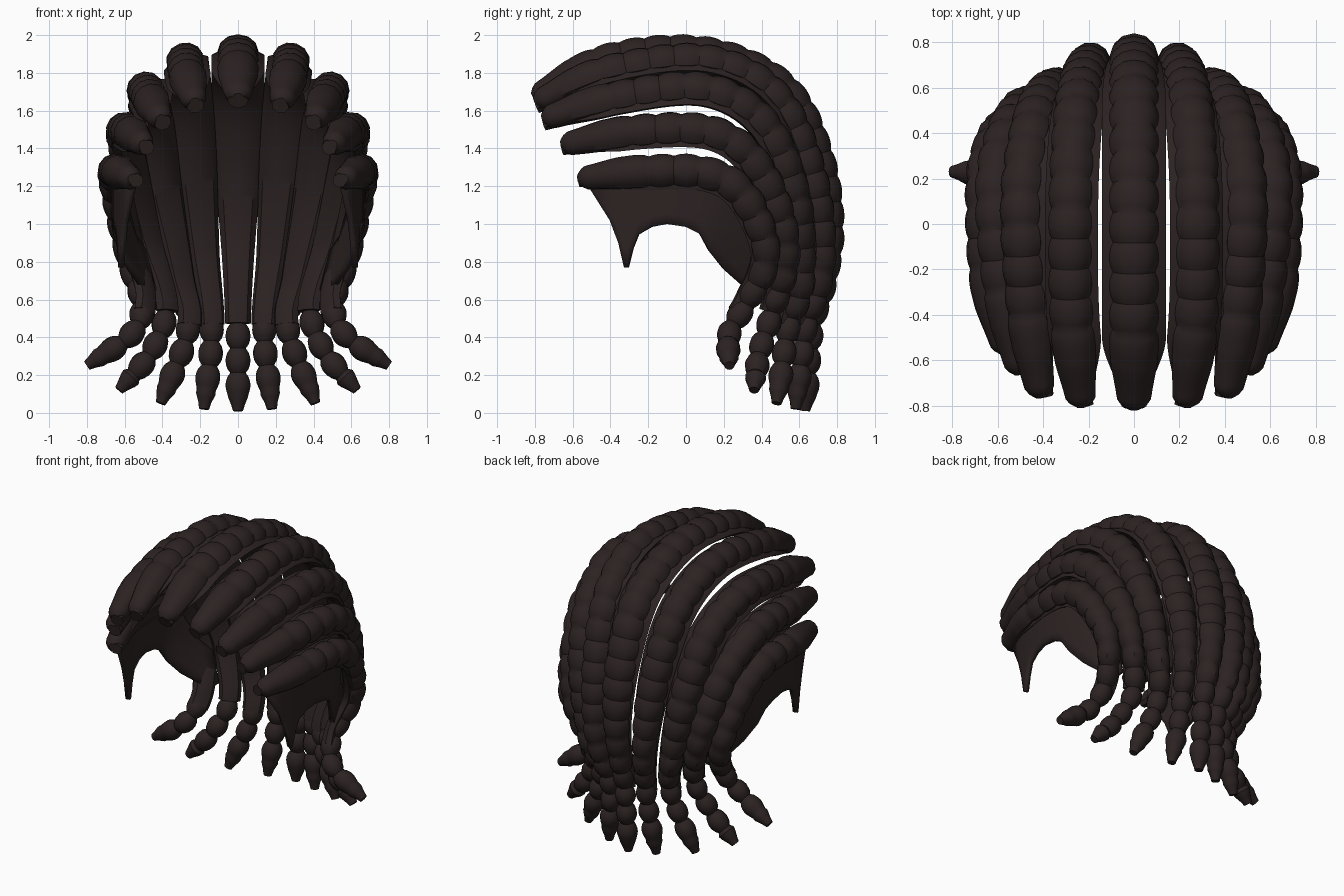
import bpy, bmesh, math
from mathutils import Vector

if "Cube" in bpy.data.objects:
    bpy.data.objects.remove(bpy.data.objects["Cube"])

hair = bpy.data.materials.new("dark_brown_hair")
hair.diffuse_color = (0.025, 0.0165, 0.016, 1)
hair.use_nodes = True
hair.node_tree.nodes["Principled BSDF"].inputs["Base Color"].default_value = hair.diffuse_color

HEAD = Vector((0, -0.05, 1.0))
BUMP = 0.13          # length of one plait knot
RINGS = 6            # rings per knot
SIDES = 12


def smooth_path(pts, step):
    """Even samples along a Catmull-Rom curve."""
    p = [Vector(q) for q in pts]
    p = [2 * p[0] - p[1]] + p + [2 * p[-1] - p[-2]]
    dense = []
    for i in range(1, len(p) - 2):
        a, b, c, d = p[i - 1:i + 3]
        for k in range(40):
            t = k / 40
            dense.append(.5 * (2 * b + (c - a) * t + (2 * a - 5 * b + 4 * c - d) * t * t
                               + (3 * b - a - 3 * c + d) * t ** 3))
    dense.append(p[-2])
    out, need = [dense[0]], step
    for a, b in zip(dense, dense[1:]):
        seg = (b - a).length
        while need <= seg:
            out.append(a.lerp(b, need / seg))
            need += step
        need -= seg
    out[-1] = dense[-1]
    return out


def finish(bm, name, mirror):
    bmesh.ops.recalc_face_normals(bm, faces=bm.faces)
    me = bpy.data.meshes.new(name)
    bm.to_mesh(me)
    bm.free()
    me.materials.append(hair)
    ob = bpy.data.objects.new(name, me)
    bpy.context.collection.objects.link(ob)
    if mirror:
        ob.modifiers.new("mirror", 'MIRROR').use_mirror_merge = False
    bpy.ops.object.select_all(action='DESELECT')
    ob.select_set(True)
    bpy.context.view_layer.objects.active = ob
    bpy.ops.object.shade_smooth_by_angle(angle=math.radians(35))
    return ob


def tube(name, path, size, mirror, sides=SIDES):
    """Sweep an oval; size(i) gives half width, top height, bottom height and shift."""
    bm = bmesh.new()
    rings = []
    for i, p in enumerate(path):
        t = (path[min(i + 1, len(path) - 1)] - path[max(i - 1, 0)]).normalized()
        n = p - HEAD
        n = (n - t * n.dot(t)).normalized()
        s = t.cross(n)
        w, top, low, up = size(i)
        ring = []
        for k in range(sides):
            c, h = math.cos(2 * math.pi * k / sides), math.sin(2 * math.pi * k / sides)
            ring.append(bm.verts.new(p + s * w * c + n * (h * (top if h > 0 else low) + up)))
        rings.append(ring)
    for a, b in zip(rings, rings[1:]):
        for k in range(sides):
            j = (k + 1) % sides
            bm.faces.new((a[k], a[j], b[j], b[k]))
    bm.faces.new(rings[0])
    bm.faces.new(rings[-1])
    return finish(bm, name, mirror)


def ramp(v, lo, hi):
    t = min(1, max(0, (v - lo) / (hi - lo)))
    return t * t * (3 - 2 * t)


def braid_row(r, strip_w, braid_w, pts):
    """One plaited row with its loose tail and the wider scalp strip below it."""
    step = BUMP / RINGS
    path = smooth_path(pts, step)
    total = (len(path) - 1) * step
    tail_z = .48 if r < 3 else .55      # height where the loose tail begins

    def base(i):
        """Half width of the strip, narrowing down the back."""
        down = ramp(path[i].z, tail_z - .1, 1.75 - .12 * r) if path[i].y > 0 else 1
        return .066 + (strip_w - .066) * down

    def braid_size(i):
        s, left = i * step, total - i * step
        knot = abs(math.sin(math.pi * s / BUMP)) ** .7
        tail = 1 - ramp(path[i].z, tail_z - .05, tail_z + .2) if path[i].y > 0 else 0
        depth = (.14 + .24 * tail) * ramp(s, .2, .45) * ramp(left, .06, .12)
        k = 1 - depth * (1 - knot)
        cap = max(.4, math.sqrt(1 - (1 - min(1, s / .055)) ** 2))
        k *= (.68 + .32 * ramp(s, 0, .3)) * cap * (.4 + .6 * min(1, left / .1))
        h = (.09 + (.066 - .09) * tail) * k
        return min(braid_w, base(i)) * k, h, h * (.6 + .4 * max(tail, 1 - ramp(s, .05, .3))), 0

    tube("braid_row_%d" % r, path, braid_size, r > 0)
    strip = [p for p in path if p.y < 0 or p.z > tail_z - .03]
    tube("scalp_strip_%d" % r, strip,
         lambda i: (base(i) * (.4 + .62 * ramp(i * step, 0, .35)), .03, .045, -.02), r > 0, 8)


# Rows from the crown out to the temple, each from forehead to tail tip
braid_row(0, .138, .108, [(0, y, z) for y, z in (
    (-.81, 1.67), (-.4, 1.87), (.1, 1.905), (.5, 1.73),
    (.69, 1.38), (.75, .95), (.67, .48), (.63, .01))])
braid_row(1, .12, .1, [(.23, -.80, 1.645), (.275, -.4, 1.81), (.28, .1, 1.865), (.26, .46, 1.69),
                       (.225, .65, 1.3), (.185, .71, .85), (.14, .63, .43), (.18, .58, .02)])
braid_row(2, .118, .098, [(.41, -.76, 1.555), (.47, -.35, 1.67), (.495, .1, 1.71),
                          (.455, .41, 1.53), (.395, .57, 1.15), (.31, .60, .72),
                          (.265, .54, .44), (.41, .48, .05)])
braid_row(3, .105, .095, [(.50, -.66, 1.42), (.58, -.25, 1.49), (.61, .15, 1.48),
                          (.565, .39, 1.28), (.48, .52, .9), (.385, .46, .55),
                          (.46, .39, .32), (.63, .36, .12)])
braid_row(4, .095, .092, [(.56, -.57, 1.24), (.635, -.25, 1.275), (.655, .1, 1.27),
                          (.635, .3, 1.15), (.57, .42, .85), (.505, .33, .6),
                          (.56, .23, .42), (.80, .23, .25)])

# Temple panel with a pointed sideburn: y and lower edge height
TEMPLE = [(-.50, 1.18), (-.40, 1.02), (-.355, .9), (-.325, .77), (-.305, .77), (-.28, .87),
          (-.25, .945), (-.18, .985), (-.1, 1.0), (0, .985), (.07, .95), (.12, .86),
          (.2, .76), (.36, .62), (.42, .65)]
bm = bmesh.new()
cols = []
for y, lo in TEMPLE:
    hi = 1.26 - .41 * ramp(y, .15, .45)
    col = []
    for k in range(6):
        z = lo + (hi - lo) * k / 5
        x = .655 * math.sqrt(1 - (y / (.72 if y > 0 else .95)) ** 2)
        x -= .25 * max(0, 1 - z) * ramp(y, -.1, .25)
        col.append(bm.verts.new((x, y, z)))
    cols.append(col)
for a, b in zip(cols, cols[1:]):
    for k in range(5):
        bm.faces.new((a[k], b[k], b[k + 1], a[k + 1]))
panel = finish(bm, "temple_panel", True)
thick = panel.modifiers.new("thickness", 'SOLIDIFY')
thick.thickness = .03
thick.offset = 0
